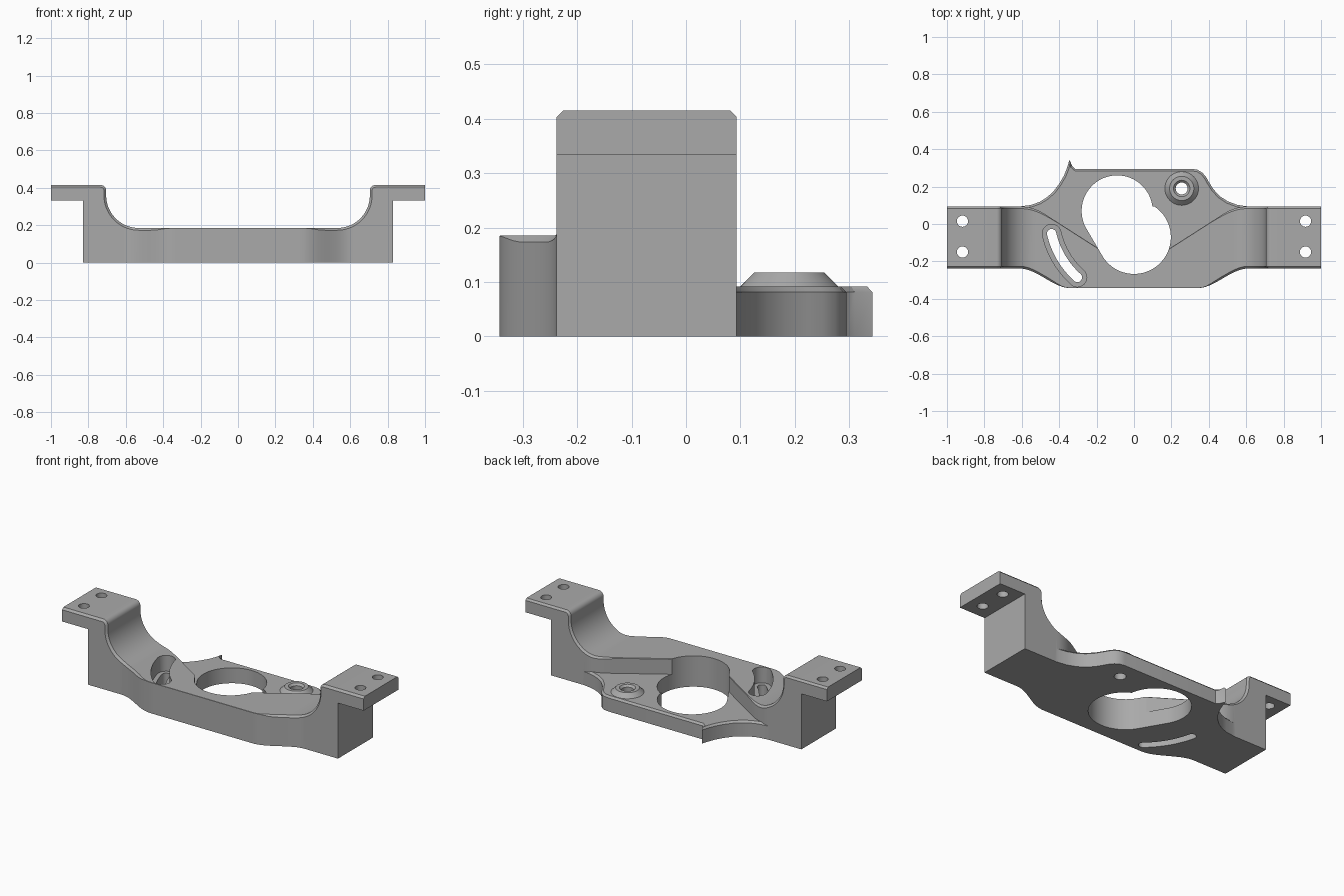
import bpy, bmesh
from math import sin, cos, radians, pi

cube = bpy.data.objects.get("Cube")
if cube:
    bpy.data.objects.remove(cube, do_unlink=True)

grey = bpy.data.materials.new("machined grey")
grey.use_nodes = True
colour = (0.4, 0.4, 0.4, 1)
grey.diffuse_color = colour
grey.node_tree.nodes["Principled BSDF"].inputs["Base Color"].default_value = colour


def loft(name, rings):
    """Closed solid through rings that all have the same point count."""
    bm = bmesh.new()
    rows = [[bm.verts.new(p) for p in ring] for ring in rings]
    n = len(rows[0])
    for a, b in zip(rows, rows[1:]):
        for i in range(n):
            j = (i + 1) % n
            bm.faces.new((a[i], a[j], b[j], b[i]))
    bm.faces.new(rows[0])
    bm.faces.new(rows[-1])
    bmesh.ops.recalc_face_normals(bm, faces=bm.faces)
    mesh = bpy.data.meshes.new(name)
    bm.to_mesh(mesh)
    bm.free()
    mesh.materials.append(grey)
    ob = bpy.data.objects.new(name, mesh)
    bpy.context.collection.objects.link(ob)
    return ob


def prism(name, outline, z0, z1):
    return loft(name, [[(x, y, z) for x, y in outline] for z in (z0, z1)])


def arc(cx, cy, r, a0, a1, n):
    angles = [radians(a0 + (a1 - a0) * i / n) for i in range(n + 1)]
    return [(cx + r * cos(a), cy + r * sin(a)) for a in angles]


def circle(cx, cy, r, n=40):
    return arc(cx, cy, r, 0, 360, n)[:-1]


def combine(target, tool, operation):
    mod = target.modifiers.new("join", "BOOLEAN")
    mod.operation = operation
    mod.solver = "EXACT"
    mod.object = tool
    bpy.context.view_layer.objects.active = target
    bpy.ops.object.modifier_apply(modifier=mod.name)
    bpy.data.objects.remove(tool, do_unlink=True)


def smooth(a, b, x):
    t = max(0, min(1, (x - a) / (b - a)))
    return t * t * (3 - 2 * t)


# Plan shape of the high body: flared front, back running diagonally to the bore
def front_y(x):
    return -0.343 + 0.105 * smooth(0.34, 0.61, abs(x))


def back_y(x):
    line = 0.64 * (max(abs(x), 0.16) - 0.55) + 0.1
    d = (0.093 - line) / 0.04
    if d > 1:
        return line
    if d < -1:
        return 0.093
    return 0.093 - 0.01 * (d + 1) ** 2


# Half of the top profile, as (x, z, normal x, normal z)
half = [(1, 0.415, 0, 1), (0.83, 0.415, 0, 1)]
for i in range(9):
    a = radians(90 + 86 * i / 8)
    half.append((0.735 + 0.03 * cos(a), 0.385 + 0.03 * sin(a), cos(a), sin(a)))
for i in range(19):
    a = radians(-2 - 88 * i / 18)
    half.append((0.53 + 0.175 * cos(a), 0.36 + 0.175 * sin(a), -cos(a), -sin(a)))
for i in range(1, 19):
    half.append((0.53 - 0.37 * i / 18, 0.185, 0, 1))
profile = half + [(-x, z, -nx, nz) for x, z, nx, nz in reversed(half)]

rings = []
for x, z, nx, nz in profile:
    cf = 0.001 + 0.011 * smooth(0.36, 0.46, abs(x))
    cb = 0.003 + 0.008 * smooth(0.4, 0.55, abs(x))
    xf, zf = x - nx * cf, z - nz * cf
    xb, zb = x - nx * cb, z - nz * cb
    rings.append([(xf, front_y(xf), 0), (xf, front_y(xf), zf),
                  (x, front_y(x) + cf, z), (x, back_y(x) - cb, z),
                  (xb, back_y(xb), zb), (xb, back_y(xb), 0)])
bracket = loft("bracket", rings)

# Low rear shelf with a chamfered rim and a pointed corner
shelf = [(-0.2, -0.2), (0.2, -0.2), (0.64, 0.05), (0.64, 0.088), (0.6, 0.095),
         (0.55, 0.103), (0.5, 0.122), (0.46, 0.148), (0.425, 0.185),
         (0.4, 0.225), (0.385, 0.252), (0.365, 0.275), (0.34, 0.29),
         (0.31, 0.295), (-0.315, 0.295), (-0.33, 0.31), (-0.345, 0.343),
         (-0.358, 0.3), (-0.375, 0.258), (-0.4, 0.215), (-0.43, 0.175),
         (-0.465, 0.143), (-0.505, 0.118), (-0.55, 0.102), (-0.6, 0.095),
         (-0.64, 0.088), (-0.64, 0.05)]


def inset(points, d):
    result = []
    for i, (x, y) in enumerate(points):
        (ax, ay), (bx, by) = points[i - 1], points[(i + 1) % len(points)]
        tx, ty = bx - ax, by - ay
        length = (tx * tx + ty * ty) ** 0.5
        result.append((x - ty / length * d, y + tx / length * d))
    return result


shelf_rings = [[(x, y, z) for x, y in shelf] for z in (0, 0.081)]
shelf_rings.append([(x, y, 0.092) for x, y in inset(shelf, 0.011)])
combine(bracket, loft("rear_shelf", shelf_rings), "UNION")

# Conical boss on the shelf
boss_x, boss_y = 0.255, 0.19
boss = loft("boss", [[(x, y, z) for x, y in circle(boss_x, boss_y, r)]
                     for r, z in ((0.09, 0.05), (0.09, 0.092), (0.065, 0.117))])
combine(bracket, boss, "UNION")

# Main bore: two overlapping circles, bridged by a tangent on the left
bore = arc(-0.09, 0.07, 0.19, 7, 213, 40) + arc(0, -0.07, 0.197, 213, 417, 40)
combine(bracket, prism("bore_cutter", bore, -0.1, 0.5), "DIFFERENCE")


# Curved slot with a wide recess above a narrow through slot
def slot(r):
    cx, cy, rad, a0, a1 = 0, 0.05, 0.452, 193, 228
    ends = [(cx + rad * cos(radians(a)), cy + rad * sin(radians(a))) for a in (a0, a1)]
    return (arc(cx, cy, rad + r, a0, a1, 16) + arc(*ends[1], r, a1, a1 + 180, 14)[1:]
            + arc(cx, cy, rad - r, a1, a0, 16)[1:]
            + arc(*ends[0], r, a0 + 180, a0 + 360, 14)[1:-1])


combine(bracket, prism("recess_cutter", slot(0.05), 0.09, 0.5), "DIFFERENCE")
combine(bracket, prism("slot_cutter", slot(0.025), -0.1, 0.5), "DIFFERENCE")

# Boss hole with a small countersink
sink = [[(x, y, z) for x, y in circle(boss_x, boss_y, r)]
        for r, z in ((0.032, -0.1), (0.032, 0.105), (0.06, 0.133))]
combine(bracket, loft("boss_hole_cutter", sink), "DIFFERENCE")

# Undercut below each mounting tab, and its two bolt holes
for s in (-1, 1):
    box = [(s * 0.83, -0.5), (s * 1.2, -0.5), (s * 1.2, 0.5), (s * 0.83, 0.5)]
    combine(bracket, prism("tab_undercut", box, -0.1, 0.333), "DIFFERENCE")
    for y in (0.015, -0.15):
        hole = circle(s * 0.917, y, 0.03, 32)
        combine(bracket, prism("bolt_hole", hole, 0.2, 0.6), "DIFFERENCE")

bpy.ops.object.select_all(action="DESELECT")
bracket.select_set(True)
bpy.context.view_layer.objects.active = bracket
bpy.ops.object.shade_smooth_by_angle(angle=pi / 7)
